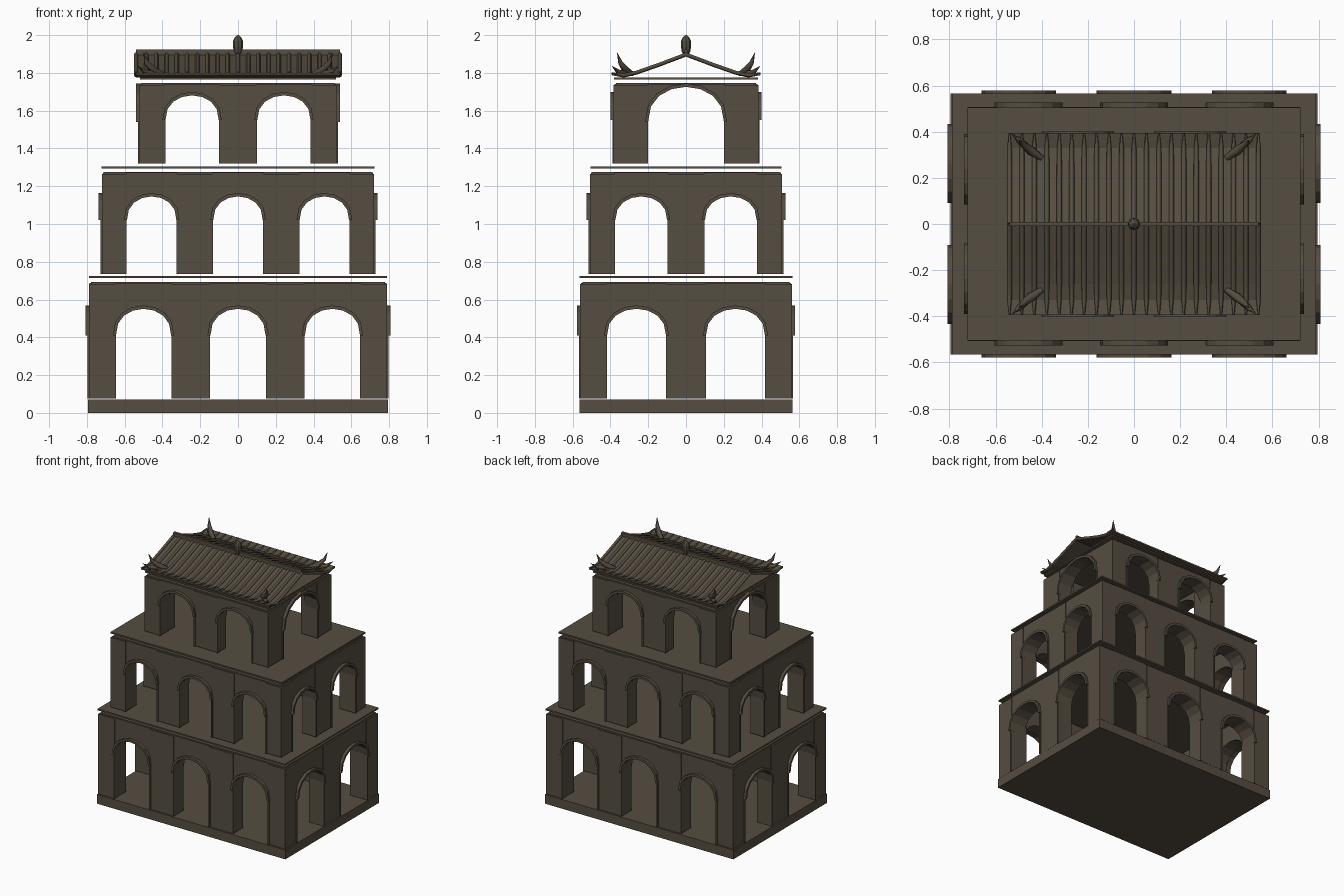
import bpy, bmesh, math
from mathutils import Matrix, Vector

if "Cube" in bpy.data.objects:
    bpy.data.objects.remove(bpy.data.objects["Cube"])

stone = bpy.data.materials.new("weathered dark stone")
stone.diffuse_color = (0.092, 0.074, 0.052, 1)
stone.use_nodes = True
stone.node_tree.nodes["Principled BSDF"].inputs["Base Color"].default_value = stone.diffuse_color


def finish(bm, name):
    bmesh.ops.recalc_face_normals(bm, faces=bm.faces[:])
    me = bpy.data.meshes.new(name)
    bm.to_mesh(me)
    bm.free()
    me.materials.append(stone)
    ob = bpy.data.objects.new(name, me)
    bpy.context.collection.objects.link(ob)
    return ob


def prism(bm, poly, v0, v1, angle=0.0):
    """Outline in (along, z), extruded from v0 to v1 outward; angle 0 faces -y."""
    rot = Matrix.Rotation(angle, 3, 'Z')
    a = [bm.verts.new(rot @ Vector((u, -v0, z))) for u, z in poly]
    b = [bm.verts.new(rot @ Vector((u, -v1, z))) for u, z in poly]
    bm.faces.new(a)
    bm.faces.new(b[::-1])
    n = len(poly)
    for i in range(n):
        j = (i + 1) % n
        bm.faces.new((a[i], b[i], b[j], a[j]))


def rect(u0, u1, z0, z1):
    return [(u0, z0), (u1, z0), (u1, z1), (u0, z1)]


def slab(name, hx, hy, z0, z1):
    bm = bmesh.new()
    prism(bm, rect(-hx, hx, z0, z1), -hy, hy)
    finish(bm, name)


def arch(c, hw, spring, top, n=8):
    """Arch head from left spring to right spring."""
    return [(c - hw * math.cos(math.pi * i / n),
             spring + (top - spring) * math.sin(math.pi * i / n) ** 0.85) for i in range(n + 1)]


def tier(name, hx, hy, z0, z1, corner, depth, front, side):
    """front / side: (opening centres, half width, spring z, crown z)."""
    pillars, panels, trims, cornice = (bmesh.new() for _ in range(4))
    # corner pillars
    for sx in (-1, 1):
        for sy in (-1, 1):
            u = sorted((sx * hx, sx * (hx - corner[0])))
            v = sorted((sy * hy, sy * (hy - corner[1])))
            prism(pillars, rect(u[0], u[1], z0, z1 - 0.006), v[0], v[1])
    for k in range(4):
        ang = k * math.pi / 2
        half, d, (cs, hw, sp, top) = (hx, hy, front) if k % 2 == 0 else (hy, hx, side)
        # pillars between neighbouring openings
        for a, b in zip(cs, cs[1:]):
            prism(pillars, rect(a + hw, b - hw, z0, z1 - 0.006), d - depth, d, ang)
        for c in cs:
            # wall panel above the arch
            head = arch(c, hw, sp, top)
            prism(panels, [(c - hw, z1)] + head + [(c + hw, z1)], d - depth, d - 0.004, ang)
            # raised moulding: thin jambs, thicker arch head
            w, t = 0.012, 0.014
            outer = arch(c, hw + w, sp, top + t)
            inner = arch(c, hw - 0.004, sp, top - 0.004)
            prism(trims, outer + inner[::-1], d - 0.02, d + 0.018, ang)
            for s in (-1, 1):
                u = sorted((c + s * (hw + w * 0.7), c + s * (hw - 0.003)))
                prism(trims, rect(u[0], u[1], z0, sp), d - 0.02, d + 0.007, ang)
        # thin cornice strip on the wall top
        prism(cornice, rect(-half + 0.015, half - 0.015, z1 - 0.006, z1 + 0.004),
              d - depth, d - 0.012, ang)
    finish(pillars, name + "_pillars")
    finish(panels, name + "_arch_panels")
    finish(trims, name + "_arch_mouldings")
    finish(cornice, name + "_cornice")


# base and the three storeys with their floor slabs
slab("base_plinth", 0.795, 0.565, 0, 0.07)
tier("lower_storey", 0.79, 0.56, 0.075, 0.688, (0.14, 0.14), 0.12,
     ([-0.5, 0, 0.5], 0.15, 0.41, 0.555), ([-0.262, 0.262], 0.16, 0.41, 0.555))
slab("lower_roof_slab", 0.79, 0.565, 0.713, 0.724)
tier("middle_storey", 0.72, 0.508, 0.735, 1.272, (0.128, 0.13), 0.11,
     ([-0.457, 0, 0.457], 0.135, 1.02, 1.15), ([-0.237, 0.237], 0.141, 1.02, 1.15))
slab("middle_roof_slab", 0.722, 0.505, 1.294, 1.305)
tier("upper_storey", 0.522, 0.383, 1.32, 1.742, (0.135, 0.178), 0.10,
     ([-0.243, 0.243], 0.145, 1.55, 1.685), ([0], 0.205, 1.54, 1.73))
slab("upper_roof_slab", 0.52, 0.38, 1.764, 1.775)

# curved gable roof sheet
half_prof = [(0, 1.898), (0.14, 1.845), (0.26, 1.803), (0.33, 1.787), (0.395, 1.80)]
prof = [(-y, z) for y, z in half_prof[:0:-1]] + half_prof
bm = bmesh.new()
prism(bm, prof + [(y, z - 0.012) for y, z in prof[::-1]], -0.54, 0.54, math.pi / 2)
finish(bm, "roof_sheet")


def tubes(name, paths, depth, res=1):
    """Poly-line tubes; each point is (x, y, z, radius factor)."""
    cu = bpy.data.curves.new(name, 'CURVE')
    cu.dimensions = '3D'
    cu.bevel_depth = depth
    cu.bevel_resolution = res
    cu.use_fill_caps = True
    for path in paths:
        sp = cu.splines.new('POLY')
        sp.points.add(len(path) - 1)
        for p, (x, y, z, r) in zip(sp.points, path):
            p.co = (x, y, z, 1)
            p.radius = r
    cu.materials.append(stone)
    ob = bpy.data.objects.new(name, cu)
    bpy.context.collection.objects.link(ob)
    bpy.ops.object.select_all(action='DESELECT')
    ob.select_set(True)
    bpy.context.view_layer.objects.active = ob
    bpy.ops.object.convert(target='MESH')


# rounded tile ribs running down both slopes
radii = [1, 1, 1, 0.9, 0.35]
tubes("roof_tile_ribs",
      [[(-0.54 + 0.054 * i, s * y, z, r) for (y, z), r in zip(half_prof, radii)]
       for i in range(21) for s in (-1, 1)], 0.011)

# ridge beam
bm = bmesh.new()
prism(bm, rect(-0.54, 0.54, 1.888, 1.924), -0.009, 0.009)
finish(bm, "roof_ridge")

# upturned forked corner horns
horns = []
for sx in (-1, 1):
    for sy in (-1, 1):
        for path in ([(0.40, 0.285, 1.795, 0.7), (0.45, 0.32, 1.815, 1.1),
                      (0.485, 0.348, 1.855, 0.7), (0.50, 0.365, 1.908, 0.05)],
                     [(0.43, 0.305, 1.797, 0.8), (0.49, 0.355, 1.803, 0.8),
                      (0.53, 0.392, 1.835, 0.05)]):
            horns.append([(sx * x, sy * y, z, r) for x, y, z, r in path])
tubes("roof_corner_horns", horns, 0.018)

# ridge finial, turned on a lathe
bm = bmesh.new()
rings = []
for r, z in [(0.012, 1.895), (0.022, 1.91), (0.027, 1.94), (0.026, 1.97), (0.016, 1.99), (0.004, 2.0)]:
    rings.append([bm.verts.new((r * math.cos(a * math.pi / 4), r * math.sin(a * math.pi / 4), z))
                  for a in range(8)])
for lo, hi in zip(rings, rings[1:]):
    for i in range(8):
        bm.faces.new((lo[i], lo[(i + 1) % 8], hi[(i + 1) % 8], hi[i]))
bm.faces.new(rings[0][::-1])
bm.faces.new(rings[-1])
finish(bm, "ridge_finial")
